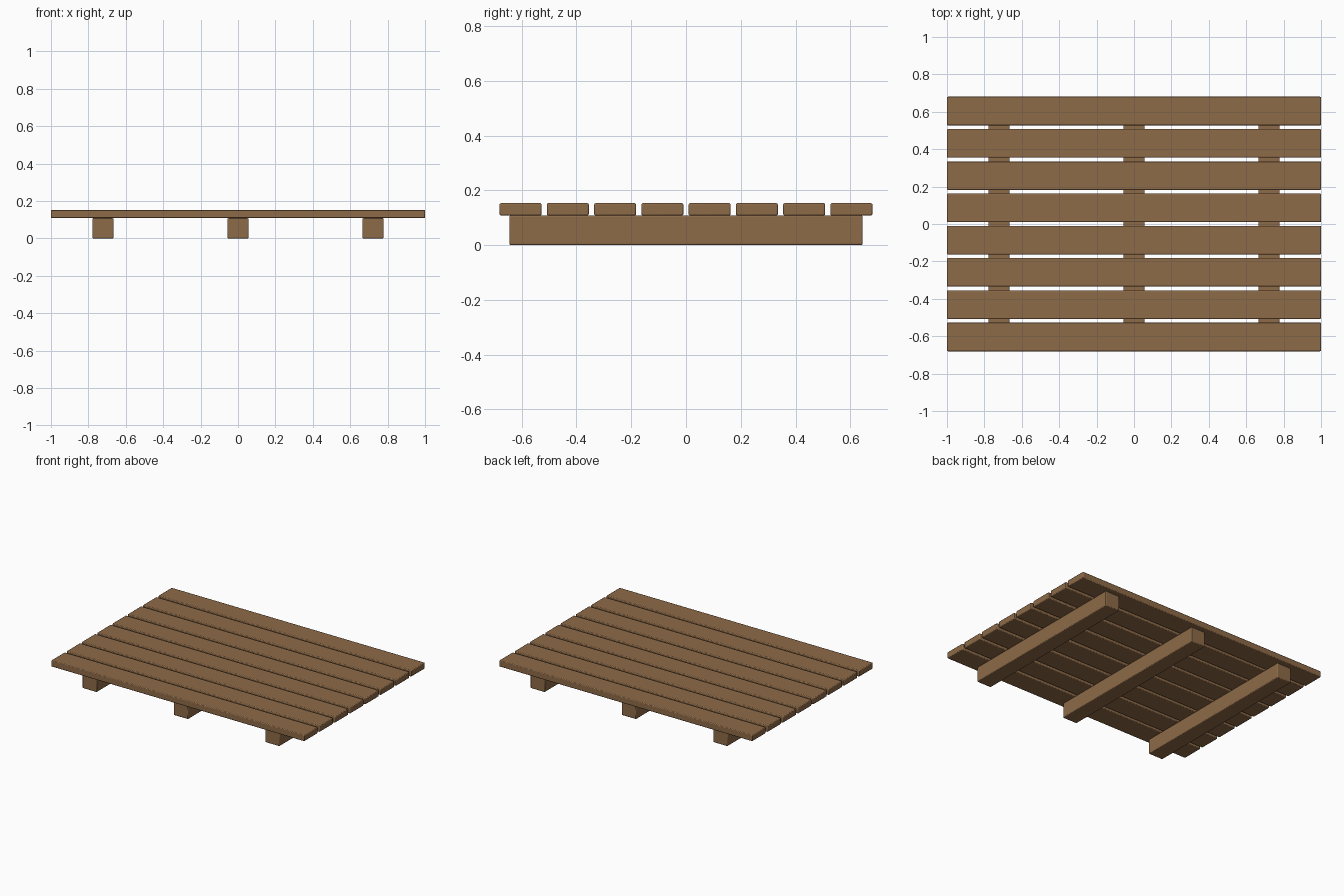
import bpy

if "Cube" in bpy.data.objects:
    bpy.data.objects.remove(bpy.data.objects["Cube"])

# One timber colour for the whole deck
wood = bpy.data.materials.new("brown timber")
wood.diffuse_color = (0.27, 0.145, 0.065, 1.0)
wood.use_nodes = True
wood.node_tree.nodes["Principled BSDF"].inputs["Base Color"].default_value = wood.diffuse_color


def board(name, size, centre, bevel):
    """Box with softened edges."""
    bpy.ops.mesh.primitive_cube_add(size=1, location=centre)
    ob = bpy.context.object
    ob.name = name
    ob.scale = size
    bpy.ops.object.transform_apply(location=False, rotation=False, scale=True)
    mod = ob.modifiers.new("edge bevel", 'BEVEL')
    mod.width = bevel
    mod.segments = 2
    ob.data.materials.append(wood)
    bpy.ops.object.shade_smooth_by_angle()
    return ob


BEAM_H = 0.108
PLANK_H = 0.045
PITCH = 0.1726

# Three supporting beams running front to back
for i, x in enumerate((-0.722, 0.0, 0.722)):
    board(f"support_beam_{i + 1}", (0.113, 1.29, BEAM_H), (x, 0, BEAM_H / 2), 0.005)

# Eight deck planks laid across the beams
for i in range(8):
    board(f"deck_plank_{i + 1}", (2.0, 0.153, PLANK_H),
          (0, (i - 3.5) * PITCH, BEAM_H + PLANK_H / 2), 0.005)
